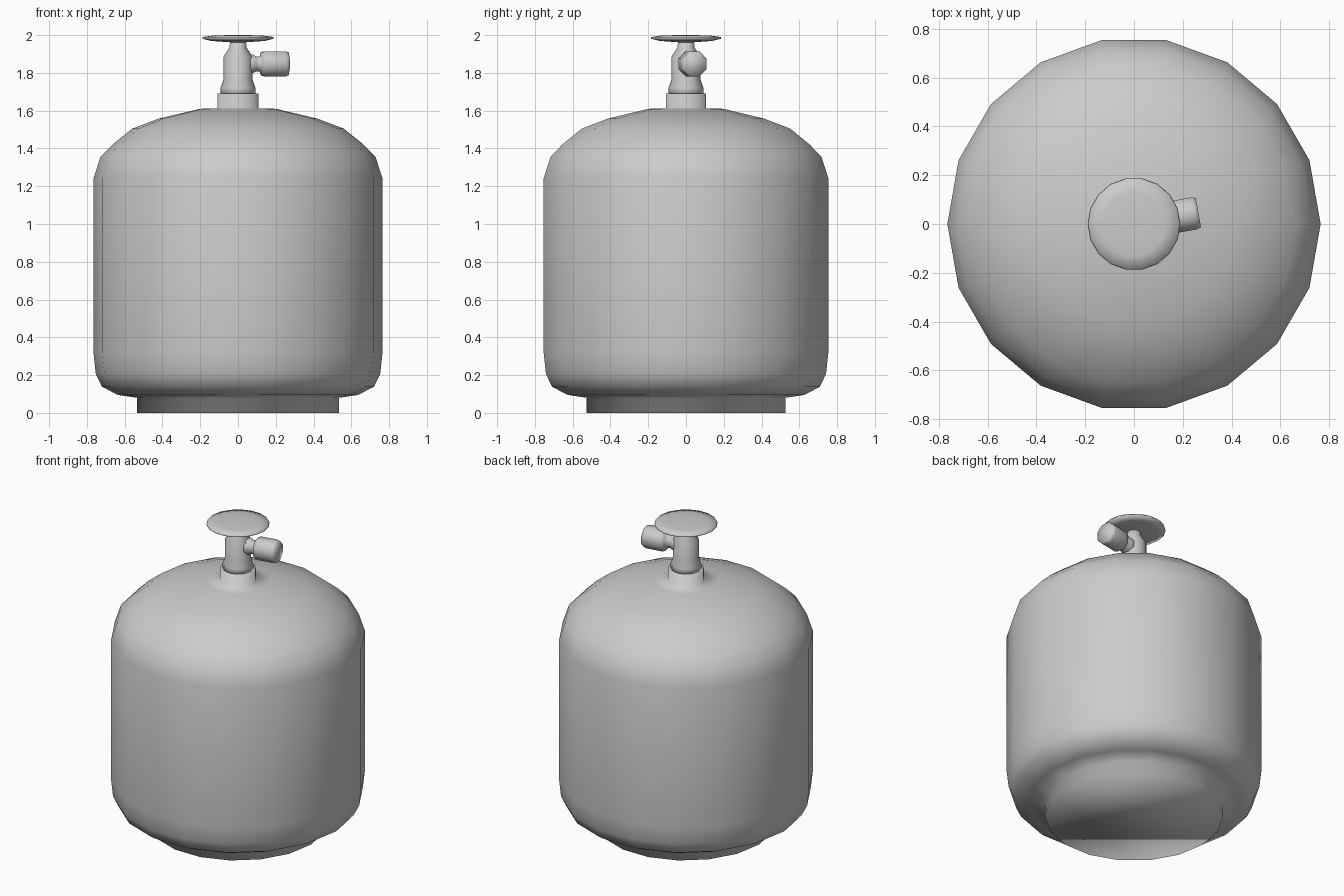
import bpy, bmesh, math
from mathutils import Matrix

if "Cube" in bpy.data.objects:
    bpy.data.objects.remove(bpy.data.objects["Cube"])


def lathe(name, profile, sides, matrix=None, phase=0.0):
    """Revolve (radius, height) points about z and close both ends with n-gons."""
    bm = bmesh.new()
    rings = []
    for r, z in profile:
        ring = []
        for i in range(sides):
            a = phase + 2 * math.pi * i / sides
            ring.append(bm.verts.new((r * math.cos(a), r * math.sin(a), z)))
        rings.append(ring)
    for low, high in zip(rings, rings[1:]):
        for i in range(sides):
            j = (i + 1) % sides
            bm.faces.new((low[i], low[j], high[j], high[i]))
    bm.faces.new(rings[0][::-1])
    bm.faces.new(rings[-1])
    if matrix:
        bm.transform(matrix)
    bmesh.ops.recalc_face_normals(bm, faces=bm.faces)
    mesh = bpy.data.meshes.new(name)
    bm.to_mesh(mesh)
    bm.free()
    for p in mesh.polygons:
        p.use_smooth = True
    obj = bpy.data.objects.new(name, mesh)
    bpy.context.collection.objects.link(obj)
    return obj


# Tank: foot ring, rounded shell, domed shoulder and collar in one profile
lathe("tank", [
    (0.535, 0.0), (0.535, 0.08), (0.635, 0.095), (0.72, 0.138), (0.753, 0.207),
    (0.765, 0.318), (0.765, 1.243), (0.727, 1.358), (0.66, 1.425),
    (0.56, 1.505), (0.42, 1.558), (0.2, 1.61), (0.108, 1.612), (0.108, 1.69),
    (0.092, 1.69)], 18)

# Valve body, narrowing into the stem
lathe("valve_body", [
    (0.092, 1.68), (0.092, 1.72), (0.077, 1.765), (0.077, 1.885),
    (0.045, 1.935), (0.042, 1.97)], 12)

# Hand wheel: thin disc, conical underneath
lathe("hand_wheel", [
    (0.042, 1.962), (0.14, 1.969), (0.19, 1.981), (0.187, 1.99),
    (0.13, 1.998), (0.04, 2.0)], 18)

# Side outlet, turned 10 degrees from +x
turn = (Matrix.Translation((0, 0, 1.848))
        @ Matrix.Rotation(math.radians(10), 4, 'Z')
        @ Matrix.Rotation(math.radians(90), 4, 'Y'))
lathe("outlet", [
    (0.05, 0.04), (0.054, 0.075), (0.043, 0.095), (0.043, 0.12), (0.066, 0.127),
    (0.072, 0.145), (0.072, 0.25), (0.066, 0.268)], 8, turn, math.pi / 8)
